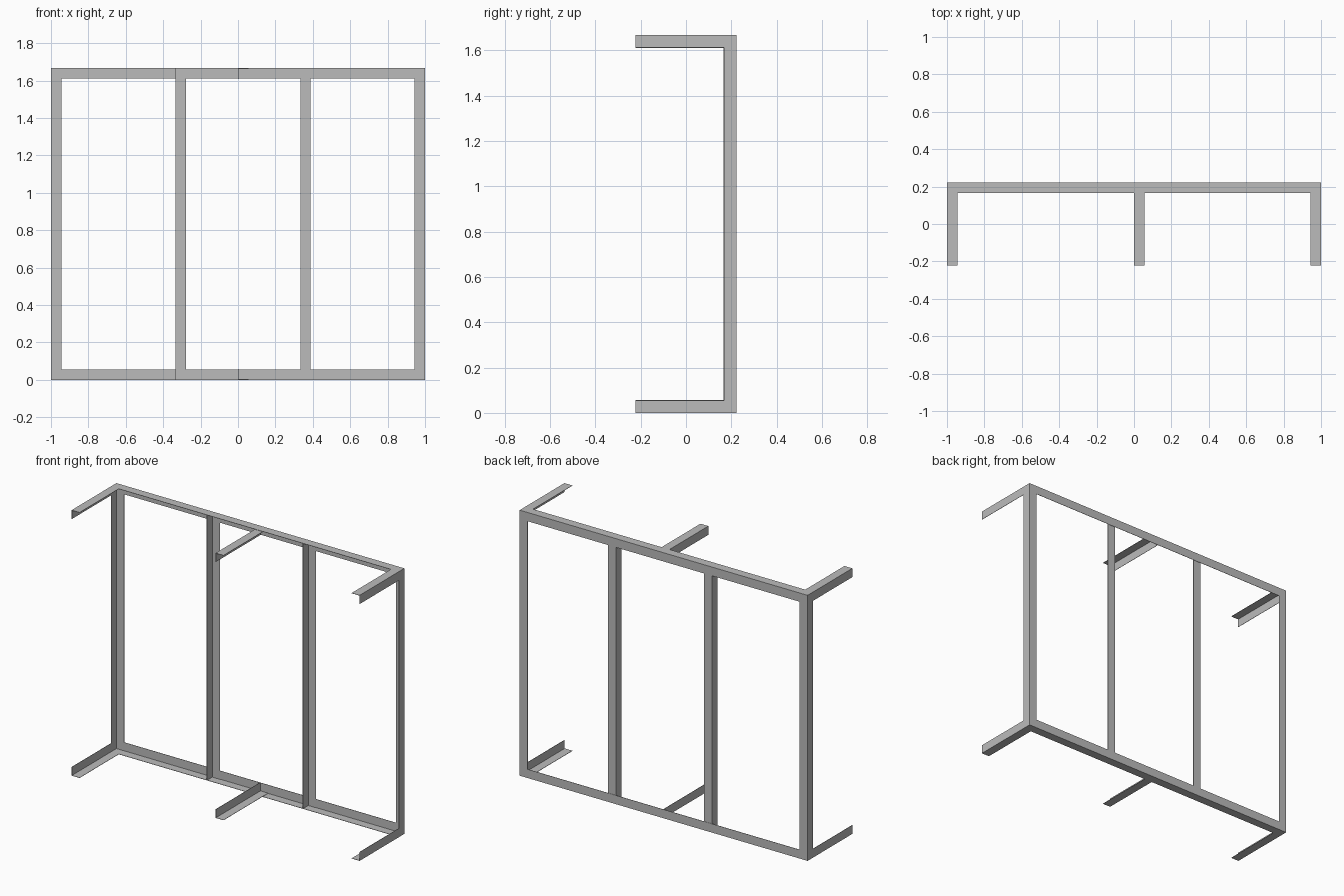
import bpy, bmesh
from mathutils import Vector

cube = bpy.data.objects.get("Cube")
if cube:
    bpy.data.objects.remove(cube)

HALF_W, HALF_D, HEIGHT = 1.0, 0.222, 1.667
LEG, T = 0.055, 0.002          # flange width and plate thickness
X, Y, Z = Vector((1, 0, 0)), Vector((0, 1, 0)), Vector((0, 0, 1))

steel = bpy.data.materials.new("grey steel")
steel.use_nodes = True
grey = (0.5, 0.5, 0.5, 1)
steel.diffuse_color = grey
steel.node_tree.nodes["Principled BSDF"].inputs["Base Color"].default_value = grey


def angle_iron(name, start, end, u, v, mitre_start=False, mitre_end=False):
    """L-section bar whose heel runs start to end, with flanges along u and v."""
    start, end = Vector(start), Vector(end)
    axis = (end - start).normalized()
    profile = [(0, 0), (LEG, 0), (LEG, T), (T, T), (T, LEG), (0, LEG)]
    bm = bmesh.new()
    rings = []
    for point, inward, mitre in ((start, axis, mitre_start), (end, -axis, mitre_end)):
        rings.append([bm.verts.new(point + u * a + v * b + inward * (max(a, b) if mitre else 0))
                      for a, b in profile])
    low, high = rings
    for i in range(len(profile)):
        j = (i + 1) % len(profile)
        bm.faces.new((low[i], low[j], high[j], high[i]))
    # End caps, split at the heel into one quad per flange
    for ring in rings:
        bm.faces.new((ring[0], ring[1], ring[2], ring[3]))
        bm.faces.new((ring[0], ring[3], ring[4], ring[5]))
    bmesh.ops.recalc_face_normals(bm, faces=bm.faces)
    mesh = bpy.data.meshes.new(name)
    bm.to_mesh(mesh)
    bm.free()
    mesh.materials.append(steel)
    obj = bpy.data.objects.new(name, mesh)
    bpy.context.collection.objects.link(obj)


# Top and bottom: long back rail, two corner arms and one middle arm each
for level, z, inward in (("bottom", 0, Z), ("top", HEIGHT, -Z)):
    angle_iron(level + "_rail", (-HALF_W, HALF_D, z), (HALF_W, HALF_D, z),
               -Y, inward, True, True)
    for side, s in (("right", -1), ("left", 1)):
        angle_iron(f"{level}_{side}_arm", (s * HALF_W, -HALF_D, z), (s * HALF_W, HALF_D, z),
                   -s * X, inward, mitre_end=True)
    seat = z + inward.z * T
    angle_iron(level + "_middle_arm", (0, -HALF_D, seat), (0, HALF_D - T, seat), X, inward)

# Corner posts, mitred into the rails and arms
for side, s in (("right", -1), ("left", 1)):
    angle_iron(side + "_corner_post", (s * HALF_W, HALF_D, 0), (s * HALF_W, HALF_D, HEIGHT),
               -s * X, -Y, True, True)

# Inner posts, seated inside the rails
for side, x in (("right", -HALF_W / 3), ("left", HALF_W / 3)):
    angle_iron(side + "_inner_post", (x, HALF_D - T, T), (x, HALF_D - T, HEIGHT - T), X, -Y)
